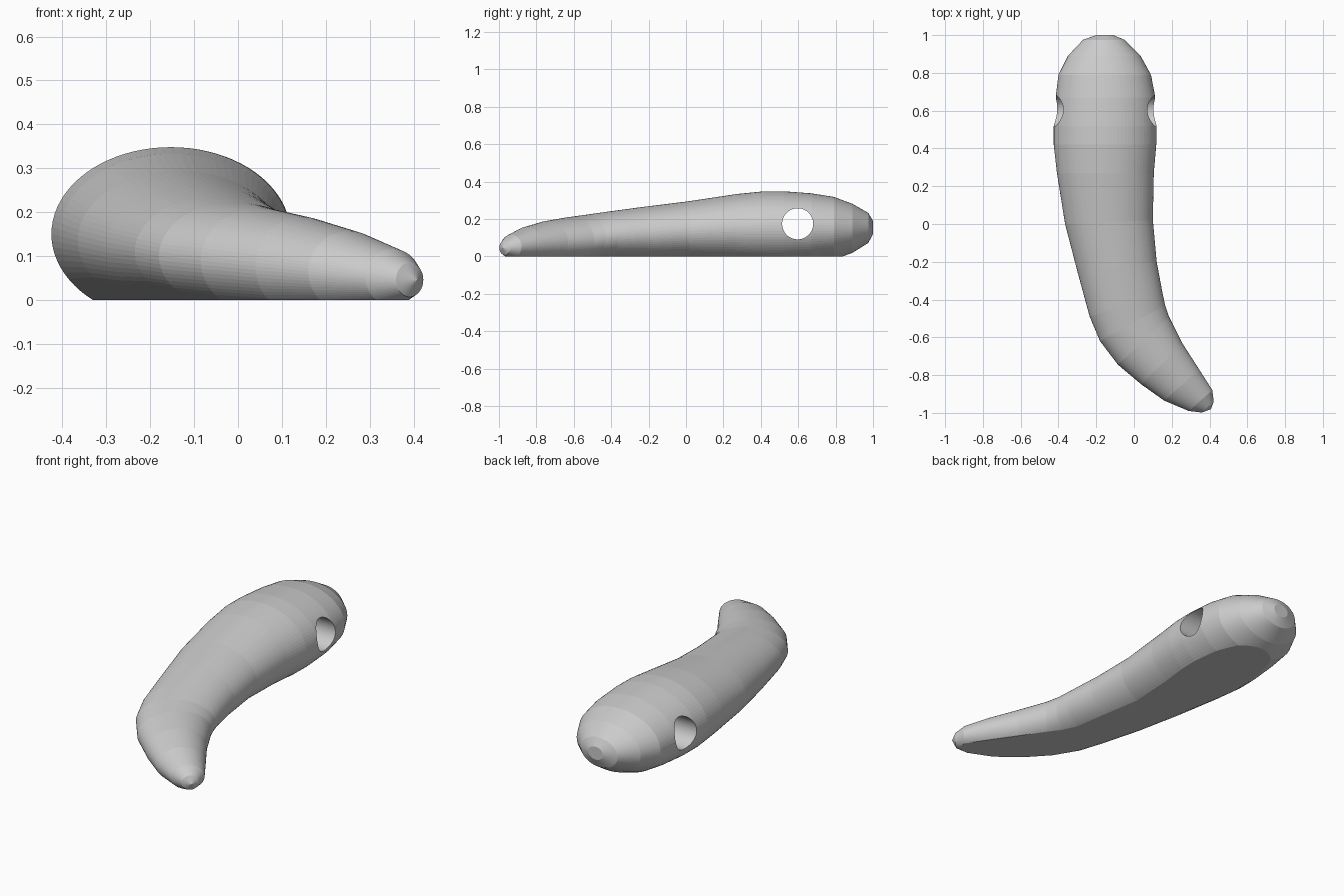
import bpy, bmesh, math
from mathutils import Vector

if "Cube" in bpy.data.objects:
    bpy.data.objects.remove(bpy.data.objects["Cube"])

SIDES = 80
grey = bpy.data.materials.new("light grey")
grey.diffuse_color = (0.6, 0.6, 0.6, 1)
grey.use_nodes = True
grey.node_tree.nodes["Principled BSDF"].inputs["Base Color"].default_value = grey.diffuse_color

# Cross-sections from head to tail: left x, left y, right x, right y, top z, centre z
SECTIONS = [
    (-.20, 1.0, -.11, 1.0, .19, .155),
    (-.27, .975, -.05, .975, .232, .152),
    (-.35, .89, .035, .89, .281, .15),
    (-.40, .79, .09, .79, .318, .15),
    (-.415, .67, .113, .67, .337, .15),
    (-.425, .52, .12, .52, .348, .15),
    (-.425, .42, .118, .42, .348, .15),
    (-.408, .27, .105, .27, .333, .147),
    (-.365, 0, .10, .02, .294, .135),
    (-.30, -.25, .12, -.20, .265, .12),
    (-.235, -.49, .15, -.36, .238, .11),
    (-.18, -.62, .165, -.43, .223, .10),
    (-.085, -.745, .185, -.49, .21, .09),
    (.04, -.85, .255, -.63, .189, .077),
    (.16, -.935, .345, -.77, .157, .065),
    (.29, -.99, .415, -.88, .116, .052),
    (.36, -.998, .422, -.94, .085, .046),
]

# Handle body: elliptical sections joined along a bent spine
bm = bmesh.new()
rings = []
for lx, ly, rx, ry, top, cz in SECTIONS:
    left, right = Vector((lx, ly, cz)), Vector((rx, ry, cz))
    mid, half = (left + right) / 2, (right - left) / 2
    up = Vector((0, 0, top - cz))
    rings.append([bm.verts.new(mid + half * math.cos(a) + up * math.sin(a))
                  for a in (2 * math.pi * i / SIDES for i in range(SIDES))])
for a, b in zip(rings, rings[1:]):
    for i in range(SIDES):
        j = (i + 1) % SIDES
        bm.faces.new((a[i], a[j], b[j], b[i]))
# Rounded end tips
for ring, tip in ((rings[0], (-.155, 1.0, .155)), (rings[-1], (.408, -.98, .045))):
    v = bm.verts.new(tip)
    for i in range(SIDES):
        bm.faces.new((ring[i], ring[(i + 1) % SIDES], v))
# Flat underside
cut = bmesh.ops.bisect_plane(bm, geom=bm.verts[:] + bm.edges[:] + bm.faces[:],
                             plane_co=(0, 0, 0), plane_no=(0, 0, -1), clear_outer=True)
bmesh.ops.holes_fill(bm, edges=[e for e in bm.edges if e.is_boundary], sides=0)
bmesh.ops.recalc_face_normals(bm, faces=bm.faces[:])
mesh = bpy.data.meshes.new("curved_body")
bm.to_mesh(mesh)
bm.free()
body = bpy.data.objects.new("curved_body", mesh)
bpy.context.collection.objects.link(body)
mesh.materials.append(grey)

# Round hole straight through the thick end
bpy.ops.mesh.primitive_cylinder_add(vertices=64, radius=.083, depth=2,
                                    location=(-.15, .597, .174),
                                    rotation=(0, math.pi / 2, 0))
cutter = bpy.context.object
cutter.name = "hole_cutter"
cutter.data.materials.append(grey)
mod = body.modifiers.new("through_hole", 'BOOLEAN')
mod.operation = 'DIFFERENCE'
mod.solver = 'EXACT'
mod.object = cutter
bpy.context.view_layer.objects.active = body
bpy.ops.object.modifier_apply(modifier=mod.name)
bpy.data.objects.remove(cutter)
